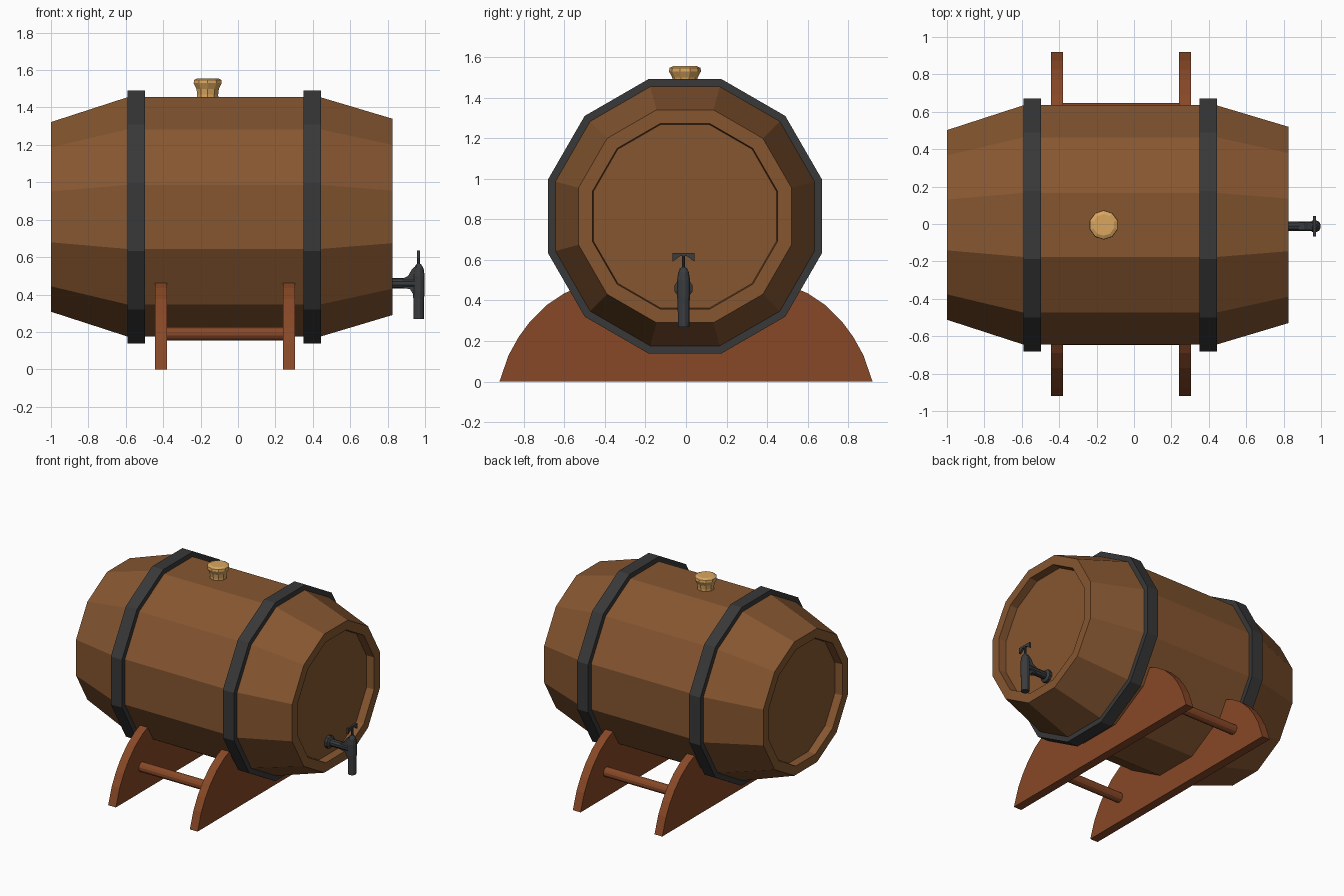
import bpy, bmesh, math
from mathutils import Vector

if "Cube" in bpy.data.objects:
    bpy.data.objects.remove(bpy.data.objects["Cube"])


def material(name, r, g, b):
    m = bpy.data.materials.new(name)
    m.diffuse_color = (r, g, b, 1)
    m.use_nodes = True
    m.node_tree.nodes["Principled BSDF"].inputs["Base Color"].default_value = (r, g, b, 1)
    return m


oak = material("oak brown", 0.238, 0.093, 0.030)
red_wood = material("reddish wood", 0.246, 0.065, 0.020)
iron = material("dark iron", 0.040, 0.040, 0.040)
tap_metal = material("tap metal", 0.042, 0.045, 0.048)
cork = material("cork", 0.70, 0.38, 0.115)


def finish(name, bm, mat):
    bmesh.ops.recalc_face_normals(bm, faces=bm.faces)
    mesh = bpy.data.meshes.new(name)
    bm.to_mesh(mesh)
    bm.free()
    mesh.materials.append(mat)
    obj = bpy.data.objects.new(name, mesh)
    bpy.context.collection.objects.link(obj)
    return obj


def lathe(name, profile, centre, axis, sides, mat, closed=False):
    """Revolve (position, apothem) pairs round a line along x, y or z."""
    bm = bmesh.new()
    rings = []
    for pos, apothem in profile:
        radius = apothem / math.cos(math.pi / sides)
        ring = []
        for i in range(sides):
            a = (i + 0.5) * math.tau / sides
            c, s = radius * math.cos(a), radius * math.sin(a)
            p = (pos, c, s) if axis == "x" else (c, s, pos)
            ring.append(bm.verts.new(Vector(p) + Vector(centre)))
        rings.append(ring)
    pairs = list(zip(rings, rings[1:]))
    if closed:
        pairs.append((rings[-1], rings[0]))
    else:
        bm.faces.new(rings[0])
        bm.faces.new(rings[-1])
    for a, b in pairs:
        for i in range(sides):
            j = (i + 1) % sides
            bm.faces.new((a[i], a[j], b[j], b[i]))
    return finish(name, bm, mat)


def plate(name, outline, start, end, axis, mat):
    """Extrude a flat outline along x (y, z points) or y (x, z points)."""
    bm = bmesh.new()
    place = (lambda u, v: (start, u, v)) if axis == "x" else (lambda u, v: (u, start, v))
    face = bm.faces.new([bm.verts.new(place(u, v)) for u, v in outline])
    new = bmesh.ops.extrude_face_region(bm, geom=[face])["geom"]
    step = Vector((end - start, 0, 0) if axis == "x" else (0, end - start, 0))
    bmesh.ops.translate(bm, vec=step, verts=[v for v in new if isinstance(v, bmesh.types.BMVert)])
    return finish(name, bm, mat)


# Barrel with recessed heads at both ends
MID = (0, -0.005, 0.815)
lathe("barrel", [(-0.94, 0.435), (-1.0, 0.44), (-1.0, 0.507), (-0.59, 0.64), (0.44, 0.64),
                 (0.825, 0.525), (0.825, 0.457), (0.765, 0.452)], MID, "x", 12, oak)

# Iron hoops
for side, x in (("right", -0.59), ("left", 0.35)):
    lathe(side + "_hoop", [(x, 0.60), (x, 0.676), (x + 0.093, 0.676), (x + 0.093, 0.60)],
          MID, "x", 12, iron, closed=True)

# Stand: two cradle plates cut to the barrel and joined by two rods
half = [(0.92, 0), (0.875, 0.13), (0.825, 0.22), (0.77, 0.295), (0.69, 0.375),
        (0.60, 0.435), (0.53, 0.465), (0.465, 0.35), (0.17, 0.18)]
outline = half + [(-y, z) for y, z in reversed(half)]
for side, x in (("right", -0.445), ("left", 0.24)):
    plate(side + "_stand_plate", outline, x, x + 0.065, "x", red_wood)
for side, y in (("front", -0.61), ("back", 0.61)):
    lathe(side + "_stand_rod", [(-0.39, 0.036), (0.25, 0.036)], (0, y, 0.19), "x", 12, red_wood)

# Cork bung
lathe("bung", [(1.43, 0.058), (1.47, 0.056), (1.50, 0.060), (1.53, 0.075), (1.547, 0.073),
               (1.556, 0.055)], (-0.162, -0.005, 0), "z", 10, cork)

# Tap: flange and pipe, spout, fillet, stem and handle
Y = -0.012
lathe("tap_pipe", [(0.75, 0.045), (0.785, 0.045), (0.795, 0.026), (0.96, 0.026)],
      (0, Y, 0.46), "x", 10, tap_metal)
lathe("tap_spout", [(0.27, 0.028), (0.38, 0.029), (0.42, 0.032), (0.50, 0.032), (0.54, 0.026),
                    (0.563, 0.012)], (0.966, Y, 0), "z", 12, tap_metal)
plate("tap_fillet", [(0.88, 0.484), (0.91, 0.50), (0.93, 0.535), (0.955, 0.557), (0.96, 0.38),
                     (0.937, 0.40), (0.92, 0.428), (0.88, 0.436)], Y - 0.02, Y + 0.02, "y", tap_metal)
lathe("tap_stem", [(0.55, 0.008), (0.632, 0.008)], (0.966, Y, 0), "z", 8, tap_metal)
grip = [(0.055, 0.634), (0.055, 0.59), (0.018, 0.618)]
plate("tap_handle", [(Y + y, z) for y, z in grip] + [(Y - y, z) for y, z in reversed(grip)],
      0.958, 0.974, "x", tap_metal)
